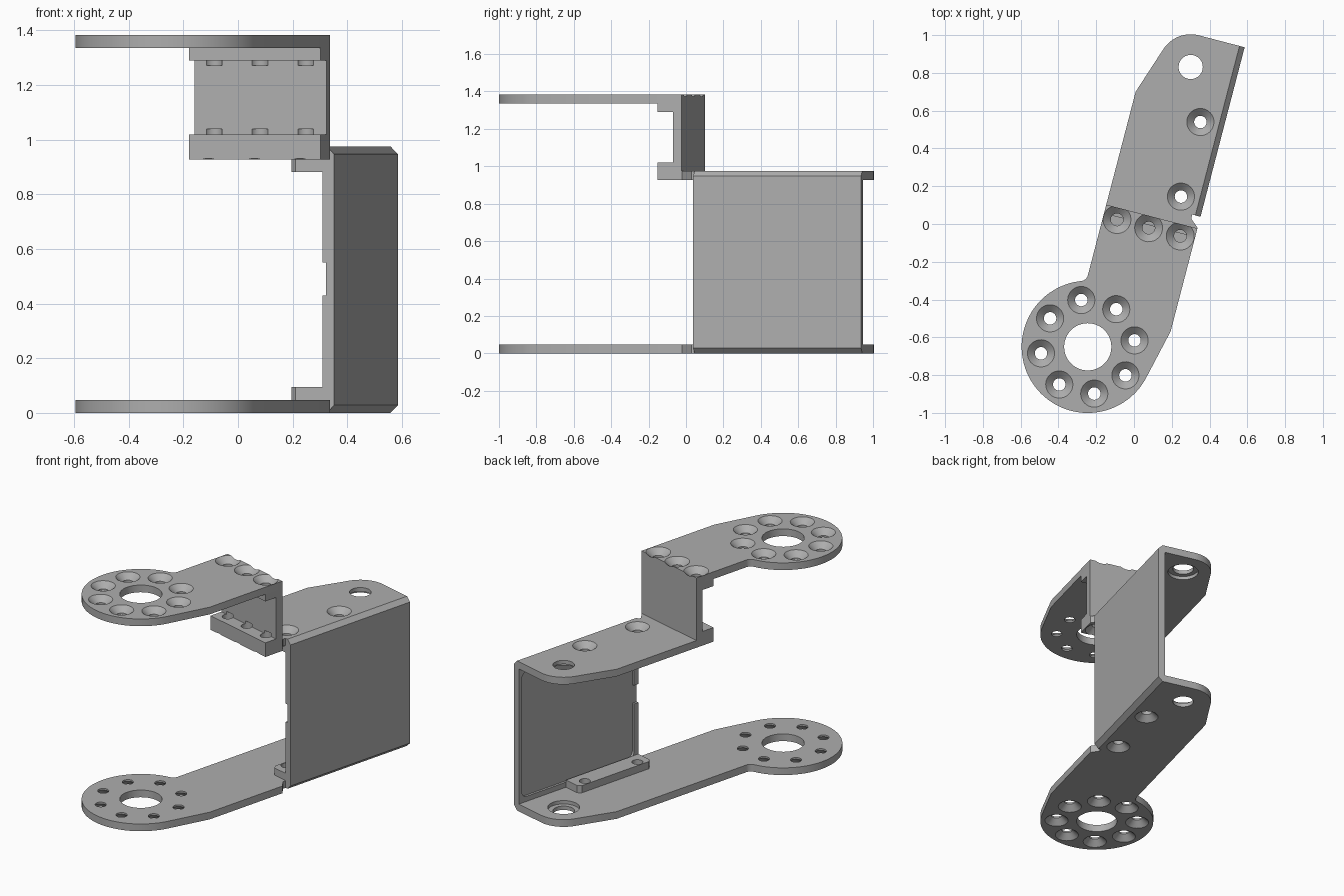
import bpy, bmesh
from math import radians, degrees, cos, sin, atan2, acos, hypot
from mathutils import Vector

if "Cube" in bpy.data.objects:
    bpy.data.objects.remove(bpy.data.objects["Cube"], do_unlink=True)

# Main dimensions, in the bracket's own frame (v runs along the arm)
TILT = radians(-14.6)
LEFT, INNER, RIGHT = -0.168, 0.286, 0.331
T = 0.047
MID, TOP = 0.975, 1.383
BACK, STEP = 1.053, 0.062
WALL_FRONT = 0.126
HORN, HORN_R = (-0.073, -0.691), 0.35
PIVOT, PIVOT_R = (0.081, 0.88), 0.173

metal = bpy.data.materials.new("grey metal")
metal.use_nodes = True
colour = (0.42, 0.42, 0.42, 1)
metal.diffuse_color = colour
metal.node_tree.nodes["Principled BSDF"].inputs["Base Color"].default_value = colour


def arc(c, r, a, b, n):
    angles = [radians(a + (b - a) * i / n) for i in range(n + 1)]
    return [(c[0] + r * cos(t), c[1] + r * sin(t)) for t in angles]


def tangent(p, c, r):
    """Angle at which the line from p touches a circle on its clockwise side."""
    dx, dy = p[0] - c[0], p[1] - c[1]
    return degrees(atan2(dy, dx) - acos(r / hypot(dx, dy)))


def box(u0, u1, v0, v1):
    return [(u0, v0), (u1, v0), (u1, v1), (u0, v1)]


def prism(bm, outline, lo, hi, axis="z"):
    """Extrude an outline along z, or a (u, z) / (v, z) profile along v / u."""
    place = {"z": lambda a, b, h: (a, b, h),
             "v": lambda a, b, h: (a, h, b),
             "u": lambda a, b, h: (h, a, b)}[axis]
    face = bm.faces.new([bm.verts.new(place(a, b, lo)) for a, b in outline])
    grown = bmesh.ops.extrude_face_region(bm, geom=[face])["geom"]
    verts = [g for g in grown if isinstance(g, bmesh.types.BMVert)]
    bmesh.ops.translate(bm, verts=verts, vec=Vector(place(0, 0, hi - lo)))


def turned(bm, c, profile, n=32):
    """Solid of revolution about a vertical axis, from (radius, z) points."""
    rings = [[bm.verts.new((x, y, z)) for x, y in arc(c, r, 0, 360, n)[:-1]]
             for r, z in profile]
    for a, b in zip(rings, rings[1:]):
        for i in range(n):
            j = (i + 1) % n
            bm.faces.new((a[i], a[j], b[j], b[i]))
    bm.faces.new(rings[0])
    bm.faces.new(rings[-1])


def bore(bm, c, r, lo, hi):
    turned(bm, c, [(r, lo), (r, hi)], 48)


def screw_hole(bm, c, z, inward, depth, wide=0.072, r=0.033):
    """Countersunk hole from the surface at z, drilled up (1) or down (-1)."""
    cone = 0.036
    flare = wide + (wide - r) * 0.01 / cone
    turned(bm, c, [(flare, z - 0.01 * inward), (r, z + cone * inward),
                   (r, z + depth * inward)])


def make(name, build, cut=None):
    objs = []
    for label, fn in ((name, build), (name + "_cutter", cut)):
        if fn is None:
            continue
        bm = bmesh.new()
        fn(bm)
        bmesh.ops.recalc_face_normals(bm, faces=bm.faces)
        mesh = bpy.data.meshes.new(label)
        bm.to_mesh(mesh)
        bm.free()
        ob = bpy.data.objects.new(label, mesh)
        ob.rotation_euler.z = TILT
        bpy.context.collection.objects.link(ob)
        objs.append(ob)
    body = objs[0]
    body.data.materials.append(metal)
    if cut:
        objs[1].hide_render = True
        mod = body.modifiers.new("cut", "BOOLEAN")
        mod.operation, mod.solver, mod.object = "DIFFERENCE", "EXACT", objs[1]
        graph = bpy.context.evaluated_depsgraph_get()
        mesh = bpy.data.meshes.new_from_object(body.evaluated_get(graph))
        body.modifiers.clear()
        body.data = mesh
        mesh.name = name
        bpy.data.objects.remove(objs[1], do_unlink=True)
    bpy.ops.object.select_all(action="DESELECT")
    body.select_set(True)
    bpy.context.view_layer.objects.active = body
    bpy.ops.object.shade_smooth_by_angle(angle=radians(30))


# Outlines shared by the plates
elbow = (RIGHT, -0.501)
FILLET = 0.04
fx = LEFT - FILLET
join = degrees(acos((fx - HORN[0]) / (HORN_R + FILLET)))
fillet_c = (fx, HORN[1] + (HORN_R + FILLET) * sin(radians(join)))
horn_edge = ([elbow] + arc(HORN, HORN_R, tangent(elbow, HORN, HORN_R), join - 360, 64)
             + arc(fillet_c, FILLET, join - 180, 0, 8))
shoulder = (LEFT, 0.68)
tail_edge = ([shoulder] + arc(PIVOT, PIVOT_R, 360 + tangent(shoulder, PIVOT, PIVOT_R), 90, 16)
             + [(INNER, BACK), (INNER, 0.104), (RIGHT, 0.065)])

lug_holes = [(0.204, 0.203), (0.204, 0.611)]
step_holes = [(u, 0) for u in (-0.093, 0.08, 0.253)]
horn_holes = arc(HORN, 0.25, 22.5, 337.5, 7)


def horn_cuts(bm, z, inward):
    bore(bm, HORN, 0.125, z - 0.1, z + 0.1)
    for c in horn_holes:
        screw_hole(bm, c, z, inward, 0.1)


def tail_cuts(bm, z, inward):
    """Pivot hole with an inside counterbore, and the two lug screws."""
    w = z + inward * T
    turned(bm, PIVOT, [(0.064, z - inward * 0.05), (0.064, w - inward * 0.022),
                       (0.094, w - inward * 0.022), (0.094, w + inward * 0.03)], 48)
    for c in lug_holes:
        screw_hole(bm, c, z, inward, 0.2)


def step_cuts(bm):
    for c in step_holes:
        screw_hole(bm, c, TOP, -1, 0.112, 0.074)
        screw_hole(bm, c, MID - T, 1, 0.112, 0.074)


def bottom_cuts(bm):
    horn_cuts(bm, 0, 1)
    tail_cuts(bm, 0, 1)


def top_cuts(bm):
    horn_cuts(bm, TOP, -1)
    step_cuts(bm)


# Plates
make("bottom_plate", lambda bm: prism(bm, horn_edge + tail_edge, 0, T), bottom_cuts)
make("middle_plate",
     lambda bm: prism(bm, [(LEFT, STEP)] + tail_edge + [(RIGHT, STEP)], MID - T, MID),
     lambda bm: (tail_cuts(bm, MID, -1), step_cuts(bm)))
make("top_plate",
     lambda bm: prism(bm, horn_edge + [(LEFT, STEP), (RIGHT, STEP)], TOP - T, TOP), top_cuts)

# Upright step with its two screw lips, as one C-shaped profile
lip, face = -0.07, 0.014
step_profile = [(lip, MID - T), (STEP, MID - T), (STEP, TOP - T), (lip, TOP - T),
                (lip, 1.29), (face, 1.29), (face, 1.02), (lip, 1.02)]
make("step_upright", lambda bm: prism(bm, step_profile, LEFT, RIGHT, "u"), step_cuts)

# Side wall with chamfered outer edges and a shallow inner pocket
CH = 0.028
wall_profile = [(INNER, 0), (RIGHT - CH, 0), (RIGHT, CH), (RIGHT, MID - CH),
                (RIGHT - CH, MID), (INNER, MID)]


def pocket(bm):
    v0, v1, z0, z1, r = 0.16, 1.03, 0.08, 0.895, 0.04
    mouth = [(0.1, 0.55), (0.1, 0.43), (v0, 0.43)]
    outline = (mouth + arc((v0 + r, z0 + r), r, 180, 270, 6)
               + arc((v1 - r, z0 + r), r, 270, 360, 6)
               + arc((v1 - r, z1 - r), r, 0, 90, 6)
               + arc((v0 + r, z1 - r), r, 90, 180, 6) + [(v0, 0.55)])
    prism(bm, outline, INNER - 0.05, INNER + 0.015, "u")


make("side_wall", lambda bm: prism(bm, wall_profile, WALL_FRONT, BACK, "v"), pocket)

# Screw lugs inside the wall, one on each plate
lug = [(INNER, WALL_FRONT), (0.185, WALL_FRONT), (0.165, 0.146),
       (0.165, 0.668), (0.185, 0.688), (INNER, 0.688)]
make("lower_lug", lambda bm: prism(bm, lug, T, 2 * T), lambda bm: tail_cuts(bm, 0, 1))
make("upper_lug", lambda bm: prism(bm, lug, MID - 2 * T, MID - T),
     lambda bm: tail_cuts(bm, MID, -1))
